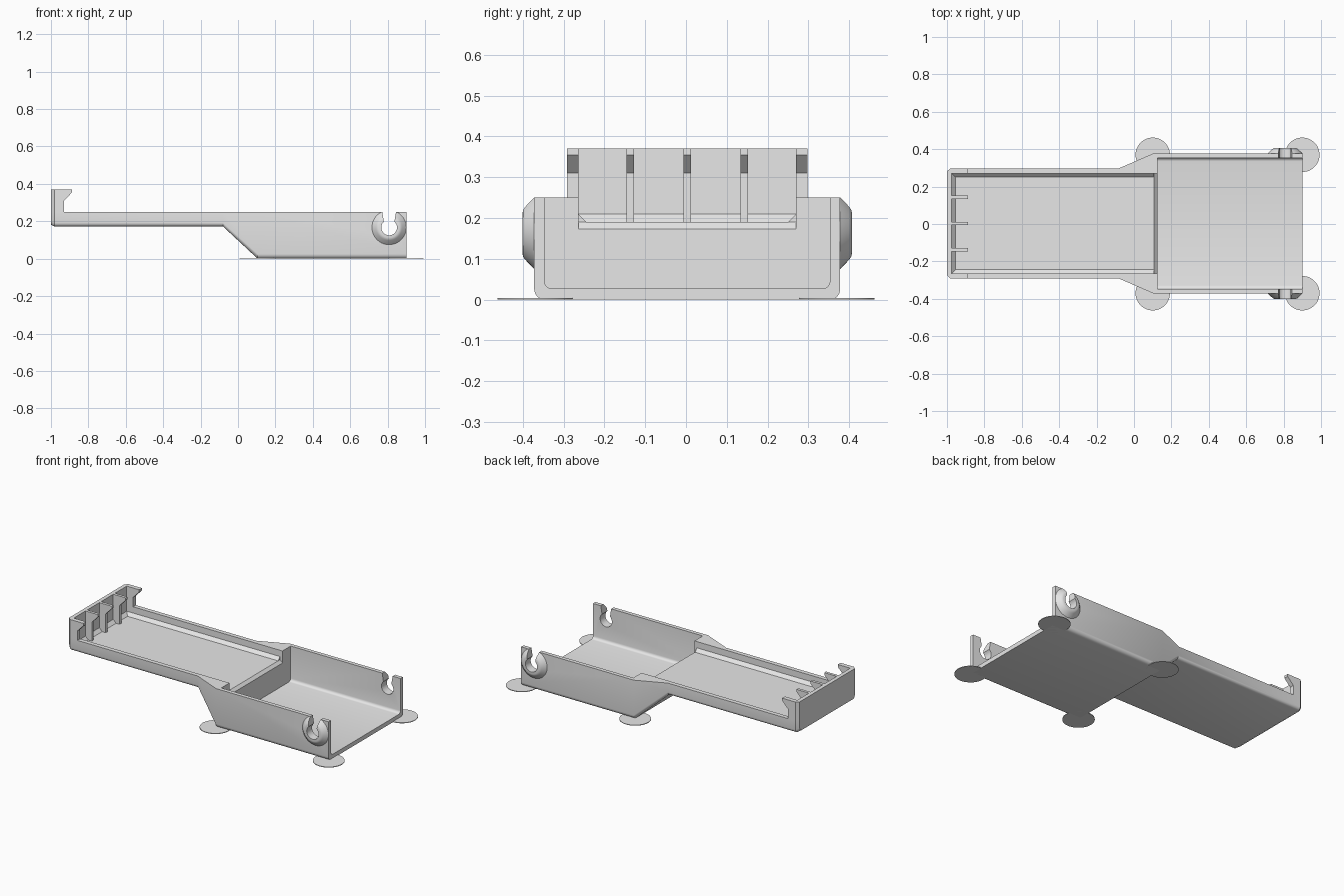
import bpy, bmesh, math
from mathutils import Vector

if "Cube" in bpy.data.objects:
    bpy.data.objects.remove(bpy.data.objects["Cube"])

OFF = 0.003  # small sideways shift of the whole tray
grey = bpy.data.materials.new("light_grey")
grey.diffuse_color = (0.8, 0.8, 0.8, 1)
grey.use_nodes = True
grey.node_tree.nodes["Principled BSDF"].inputs["Base Color"].default_value = grey.diffuse_color


def solid(name, rings):
    """Skin a stack of equal-length point rings and cap both ends."""
    bm = bmesh.new()
    vs = [[bm.verts.new(p) for p in ring] for ring in rings]
    n = len(vs[0])
    for a, b in zip(vs, vs[1:]):
        for i in range(n):
            j = (i + 1) % n
            bm.faces.new((a[i], a[j], b[j], b[i]))
    bm.faces.new(vs[0])
    bm.faces.new(vs[-1])
    bmesh.ops.recalc_face_normals(bm, faces=bm.faces)
    me = bpy.data.meshes.new(name)
    bm.to_mesh(me)
    bm.free()
    me.materials.append(grey)
    ob = bpy.data.objects.new(name, me)
    bpy.context.collection.objects.link(ob)
    return ob


def side_prism(name, pts, y0, y1):
    return solid(name, [[(x, y + OFF, z) for x, z in pts] for y in (y0, y1)])


def activate(ob):
    bpy.ops.object.select_all(action='DESELECT')
    ob.select_set(True)
    bpy.context.view_layer.objects.active = ob


def cut(ob, cutter):
    m = ob.modifiers.new("cut", 'BOOLEAN')
    m.operation, m.solver, m.object = 'DIFFERENCE', 'EXACT', cutter
    activate(ob)
    bpy.ops.object.modifier_apply(modifier=m.name)


def section(x, w, zb, r, top):
    """Trough section with rounded lower corners."""
    pts = [(-w, top)]
    for s, a0 in ((-1, 180), (1, 270)):
        for k in range(5):
            a = math.radians(a0 + k * 22.5)
            pts.append((s * (w - r) + r * math.cos(a), zb + r + r * math.sin(a)))
    pts.append((w, top))
    return [(x, y + OFF, z) for y, z in pts]


def rect(x0, x1, w, z):
    return [(x0, OFF - w, z), (x1, OFF - w, z), (x1, OFF + w, z), (x0, OFF + w, z)]


# Outer shell: narrow raised tray flaring into the deep wide tray
shell = solid("tray_shell", [
    section(-1.0, 0.278, 0.182, 0.02, 0.25),
    section(-0.982, 0.295, 0.172, 0.02, 0.25),
    section(-0.08, 0.295, 0.172, 0.02, 0.25),
    section(0.105, 0.375, 0.0, 0.025, 0.25),
    section(0.9, 0.375, 0.0, 0.025, 0.25)])

# Hollows: narrow tray with sloped floor edges, step chamfer, wide open-ended tray
cutters = [
    solid("narrow_cutter", [rect(-0.955, 0.2, 0.247, 0.19), rect(-0.975, 0.2, 0.267, 0.21),
                            rect(-0.975, 0.2, 0.267, 0.4)]),
    solid("wide_cutter", [section(x, 0.35, 0.027, 0.018, 0.4) for x in (0.125, 1.0)]),
    side_prism("step_cutter", [(0.108, 0.19), (0.13, 0.168), (0.13, 0.23), (0.108, 0.23)],
               -0.267, 0.267)]
for c in cutters:
    cut(shell, c)

# Keyhole slots for a pin, through both walls and their bosses
CX, CZ = 0.808, 0.167
hole = [(CX + 0.042 * math.cos(math.radians(a)), CZ + 0.042 * math.sin(math.radians(a)))
        for a in range(48, -229, -12)]
slot = side_prism("slot_cutter", [(CX - 0.04, 0.27), (CX + 0.04, 0.27)] + hole, -0.6, 0.6)
cutters.append(slot)
cut(shell, slot)

# Rounded bosses around the slots, trimmed level with the wall top
trim = solid("trim_cutter", [rect(0.5, 1.1, 0.6, 0.25), rect(0.5, 1.1, 0.6, 0.5)])
cutters.append(trim)
parts = [shell]
for s, label in ((-1, "front"), (1, "back")):
    rings = []
    for r, h in ((0.092, 0), (0.086, 0.006), (0.069, 0.022), (0.062, 0.027), (0.054, 0.029)):
        rings.append([(CX + r * math.cos(t * math.tau / 40), s * (0.375 + h) + OFF,
                       CZ + r * math.sin(t * math.tau / 40)) for t in range(40)])
    boss = solid(label + "_boss", rings)
    cut(boss, trim)
    cut(boss, slot)
    parts.append(boss)

# Tall end wall with clipped corners
plan = [(-1, -0.278), (-1, 0.278), (-0.982, 0.295), (-0.975, 0.295),
        (-0.975, -0.295), (-0.982, -0.295)]
parts.append(solid("end_wall", [[(x, y + OFF, z) for x, y in plan] for z in (0.25, 0.37)]))


# Hooked ribs and hooked side ends on the end wall
def hook(name, z0, y0, y1):
    pts = [(-0.98, z0), (-0.93, z0), (-0.93, 0.31), (-0.887, 0.355), (-0.887, 0.37), (-0.98, 0.37)]
    parts.append(side_prism(name, pts, y0, y1))


for i, y in enumerate((-0.14, 0, 0.14)):
    hook("hook_rib_%d" % i, 0.185, y - 0.009, y + 0.009)
hook("front_hook", 0.25, -0.295, -0.267)
hook("back_hook", 0.25, 0.267, 0.295)

# Thin round pads under the corners of the wide tray
for x in (0.1, 0.9):
    for y in (-0.37, 0.37):
        parts.append(solid("corner_pad", [
            [(x + 0.092 * math.cos(t * math.tau / 48), y + 0.092 * math.sin(t * math.tau / 48), z)
             for t in range(48)] for z in (0, 0.004)]))

for c in cutters:
    bpy.data.objects.remove(c)
for p in parts:
    activate(p)
    bpy.ops.object.shade_smooth_by_angle(angle=math.radians(30))
